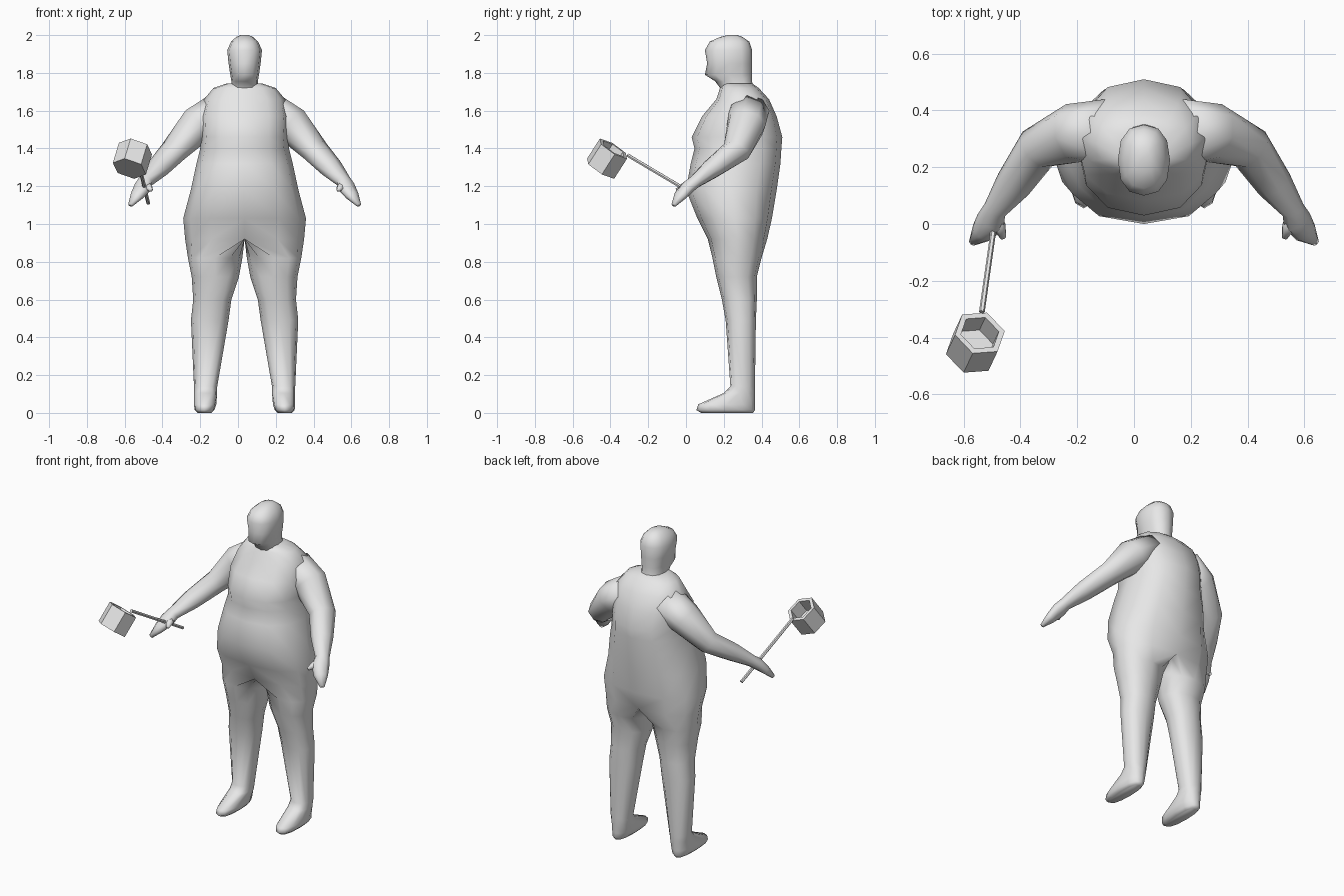
import bpy, bmesh, math
from mathutils import Vector, Matrix

if "Cube" in bpy.data.objects:
    bpy.data.objects.remove(bpy.data.objects["Cube"])

CX = 0.035  # symmetry plane of the figure
grey = bpy.data.materials.new("plain_grey")
grey.diffuse_color = (0.8, 0.8, 0.8, 1)
grey.use_nodes = True
grey.node_tree.nodes["Principled BSDF"].inputs["Base Color"].default_value = grey.diffuse_color


def spow(v, e):
    return math.copysign(abs(v) ** e, v)


def ring(z, x0, x1, yf, yb, n=12, e=0.85):
    """Horizontal rounded ring; starts at the front and runs round +x to the back."""
    cx, cy = (x0 + x1) / 2, (yf + yb) / 2
    return [Vector((cx + (x1 - x0) / 2 * spow(math.sin(2 * math.pi * i / n), e),
                    cy - (yb - yf) / 2 * spow(math.cos(2 * math.pi * i / n), e), z))
            for i in range(n)]


def tube_rings(path, n=8):
    """Rings square to a path of (x, y, z, half width, half height)."""
    pts = [Vector(p[:3]) for p in path]
    out = []
    for i, p in enumerate(path):
        t = (pts[min(i + 1, len(pts) - 1)] - pts[max(i - 1, 0)]).normalized()
        u = t.cross(Vector((0, 0, 1))).normalized()
        v = u.cross(t)
        out.append([pts[i] + u * p[3] * math.cos(2 * math.pi * k / n)
                    + v * p[4] * math.sin(2 * math.pi * k / n) for k in range(n)])
    return out


def bridge(bm, a, b, closed=True):
    n = len(a)
    for i in range(n if closed else n - 1):
        j = (i + 1) % n
        bm.faces.new((a[i], a[j], b[j], b[i]))


def add_verts(bm, pts):
    return [bm.verts.new(p) for p in pts]


def finish(bm, name, smooth=True, mirror=False, origin=CX):
    bmesh.ops.recalc_face_normals(bm, faces=bm.faces)
    me = bpy.data.meshes.new(name)
    bm.to_mesh(me)
    bm.free()
    me.materials.append(grey)
    for p in me.polygons:
        p.use_smooth = smooth
    ob = bpy.data.objects.new(name, me)
    bpy.context.collection.objects.link(ob)
    ob.location.x = origin
    if mirror:
        m = ob.modifiers.new("mirror", 'MIRROR')
        m.use_clip = True
        m.merge_threshold = 0.0005
    return ob


def loft(name, rings, **kw):
    bm = bmesh.new()
    vs = [add_verts(bm, r) for r in rings]
    for a, b in zip(vs, vs[1:]):
        bridge(bm, a, b)
    bm.faces.new(vs[0])
    bm.faces.new(vs[-1])
    return finish(bm, name, **kw)


# Torso and legs: one half, mirrored (z, front y, back y, half width)
torso = [(1.745, .20, .35, .09), (1.72, .18, .385, .165), (1.66, .16, .44, .215),
         (1.57, .085, .48, .235), (1.46, .03, .51, .23), (1.40, .045, .505, .235),
         (1.32, .025, .50, .255), (1.18, 0, .48, .285), (1.03, .06, .455, .325),
         (.92, .115, .43, .315)]
# (z, inner x, outer x, front y, back y), ending in the foot
legs = [(.82, .012, .30, .14, .40), (.72, .03, .28, .16, .375), (.60, .07, .272, .19, .375),
        (.49, .085, .284, .21, .37), (.14, .145, .268, .235, .365), (.105, .145, .268, .20, .365),
        (.045, .15, .268, .065, .365), (.015, .16, .265, .055, .365), (0, .175, .25, .08, .355)]
bm = bmesh.new()
halves = []
for z, yf, yb, hw in torso:
    pts = ring(z, -hw, hw, yf, yb)[:7]
    pts[0].x = pts[6].x = 0
    halves.append(add_verts(bm, pts))
for a, b in zip(halves, halves[1:]):
    bridge(bm, a, b, closed=False)
bm.faces.new(halves[0])
# crotch line closes the half ring before the leg begins
top = halves[-1]
saddle = add_verts(bm, [top[6].co.lerp(top[0].co, k / 6) for k in range(1, 6)])
prev = top + saddle
for z, x0, x1, yf, yb in legs:
    cur = add_verts(bm, ring(z, x0, x1, yf, yb))
    bridge(bm, prev, cur)
    prev = cur
bm.faces.new(prev)
finish(bm, "torso_and_legs", mirror=True)

# Head and neck (z, half width, front y, back y)
head = [(1.68, .085, .20, .37), (1.72, .072, .18, .355), (1.755, .07, .155, .35),
        (1.79, .076, .10, .35), (1.85, .085, .112, .35), (1.92, .092, .10, .35),
        (1.965, .072, .125, .335), (1.99, .045, .18, .30), (2.0, .022, .22, .27)]
loft("head", [ring(z, -w, w, f, b) for z, w, f, b in head])

# Arms with mitten hands, and thumbs
arm = [(.13, .325, 1.60, .115, .10), (.25, .32, 1.525, .105, .10), (.375, .265, 1.385, .08, .07),
       (.46, .14, 1.295, .065, .055), (.525, .05, 1.225, .042, .036), (.54, .01, 1.195, .052, .036),
       (.57, -.03, 1.15, .042, .028), (.605, -.065, 1.10, .014, .012)]
thumb = [(.53, .04, 1.215, .025, .02), (.51, -.01, 1.195, .024, .02), (.495, -.05, 1.18, .01, .01)]
loft("arms", tube_rings(arm), mirror=True)
loft("thumbs", tube_rings(thumb, 6), mirror=True)

# Ladle handle
loft("ladle_handle", tube_rings([(-.475, .12, 1.11, .01, .01), (-.536, -.31, 1.365, .01, .01)], 6),
     smooth=False, origin=0)

# Ladle cup: hollow six-sided prism along a tilted axis
base = Vector((-.575, -.452, 1.293))
axis = Vector((.032, .068, .106))
u = Vector((1, .27, 0))
u = (u - axis * u.dot(axis) / axis.length_squared).normalized()
w = axis.normalized().cross(u)


def hexagon(h, r):
    return [base + axis * h + (u * math.cos(k * math.pi / 3) + w * math.sin(k * math.pi / 3)) * r
            for k in range(6)]


loft("ladle_cup", [hexagon(0, .093), hexagon(1, .093), hexagon(1, .071), hexagon(.35, .071)],
     smooth=False, origin=0)
